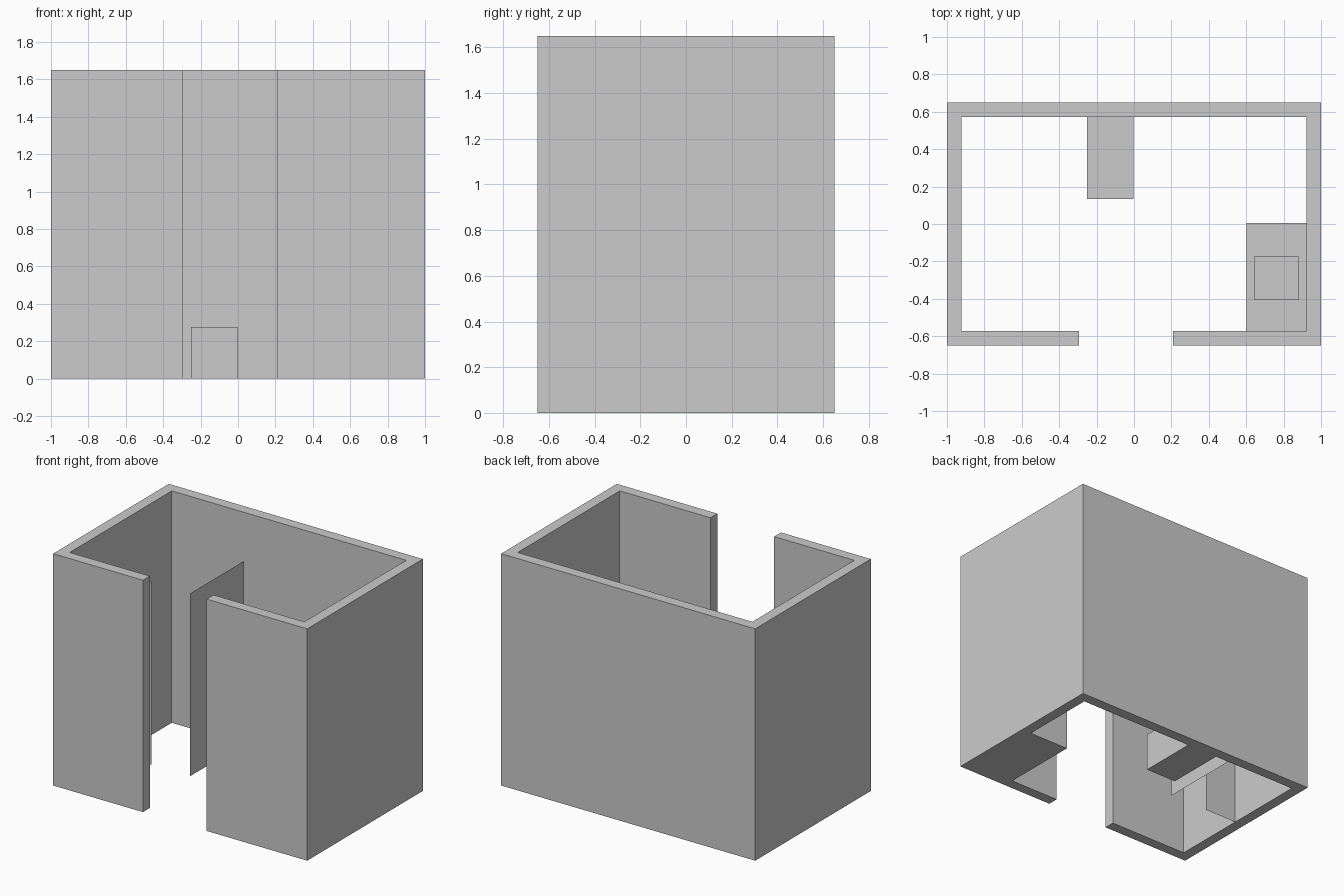
import bpy
import bmesh

cube = bpy.data.objects.get("Cube")
if cube:
    bpy.data.objects.remove(cube, do_unlink=True)

# One plain grey for everything
grey = bpy.data.materials.new("plain grey")
grey.use_nodes = True
colour = (0.6, 0.6, 0.6, 1)
grey.diffuse_color = colour
grey.node_tree.nodes["Principled BSDF"].inputs["Base Color"].default_value = colour


def finish(name, bm, closed=True):
    if closed:
        bmesh.ops.recalc_face_normals(bm, faces=bm.faces)
    mesh = bpy.data.meshes.new(name)
    bm.to_mesh(mesh)
    bm.free()
    mesh.materials.append(grey)
    obj = bpy.data.objects.new(name, mesh)
    bpy.context.collection.objects.link(obj)
    return obj


def prism(outline, height):
    """Floor outline raised from the ground; returns the mesh and its top face."""
    bm = bmesh.new()
    base = bm.faces.new([bm.verts.new((x, y, 0)) for x, y in outline])
    raised = bmesh.ops.extrude_face_region(bm, geom=[base], use_keep_orig=True)["geom"]
    top = next(g for g in raised if isinstance(g, bmesh.types.BMFace))
    bmesh.ops.translate(bm, verts=list(top.verts), vec=(0, 0, height))
    return bm, top


def rectangle(x0, x1, y0, y1):
    return [(x0, y0), (x1, y0), (x1, y1), (x0, y1)]


def screen(name, start, end, height):
    bm = bmesh.new()
    corners = [(*start, 0), (*end, 0), (*end, height), (*start, height)]
    bm.faces.new([bm.verts.new(c) for c in corners])
    finish(name, bm, closed=False)


# Room walls: one outline with a full-height doorway in the front
X, Y, T = 1.0, 0.65, 0.077
DOOR_L, DOOR_R = -0.293, 0.208
walls, _ = prism([
    (DOOR_L, -Y), (DOOR_L, T - Y), (T - X, T - Y), (T - X, Y - T),
    (X - T, Y - T), (X - T, T - Y), (DOOR_R, T - Y), (DOOR_R, -Y),
    (X, -Y), (X, Y), (-X, Y), (-X, -Y)], 1.65)
finish("room_walls", walls)

# Toilet block against the back wall
toilet, _ = prism(rectangle(-0.25, -0.003, 0.135, Y - T), 0.275)
finish("toilet_block", toilet)

# Vanity cabinet with a square basin sunk into the top
vanity, top = prism(rectangle(0.602, X - T, T - Y, 0.005), 0.55)
bmesh.ops.inset_individual(vanity, faces=[top], thickness=0.045)
for v in top.verts:
    v.co.x = 0.645 if v.co.x < 0.76 else 0.88
    v.co.y = -0.405 if v.co.y < -0.28 else -0.175
basin = bmesh.ops.extrude_discrete_faces(vanity, faces=[top])["faces"][0]
bmesh.ops.translate(vanity, verts=list(basin.verts), vec=(0, 0, -0.08))
finish("vanity_cabinet", vanity)

# Thin shower screens
screen("shower_side_screen", (-0.358, -0.027), (-0.358, Y - T), 1.3)
screen("shower_front_screen", (T - X, -0.027), (-0.662, -0.027), 1.3)
